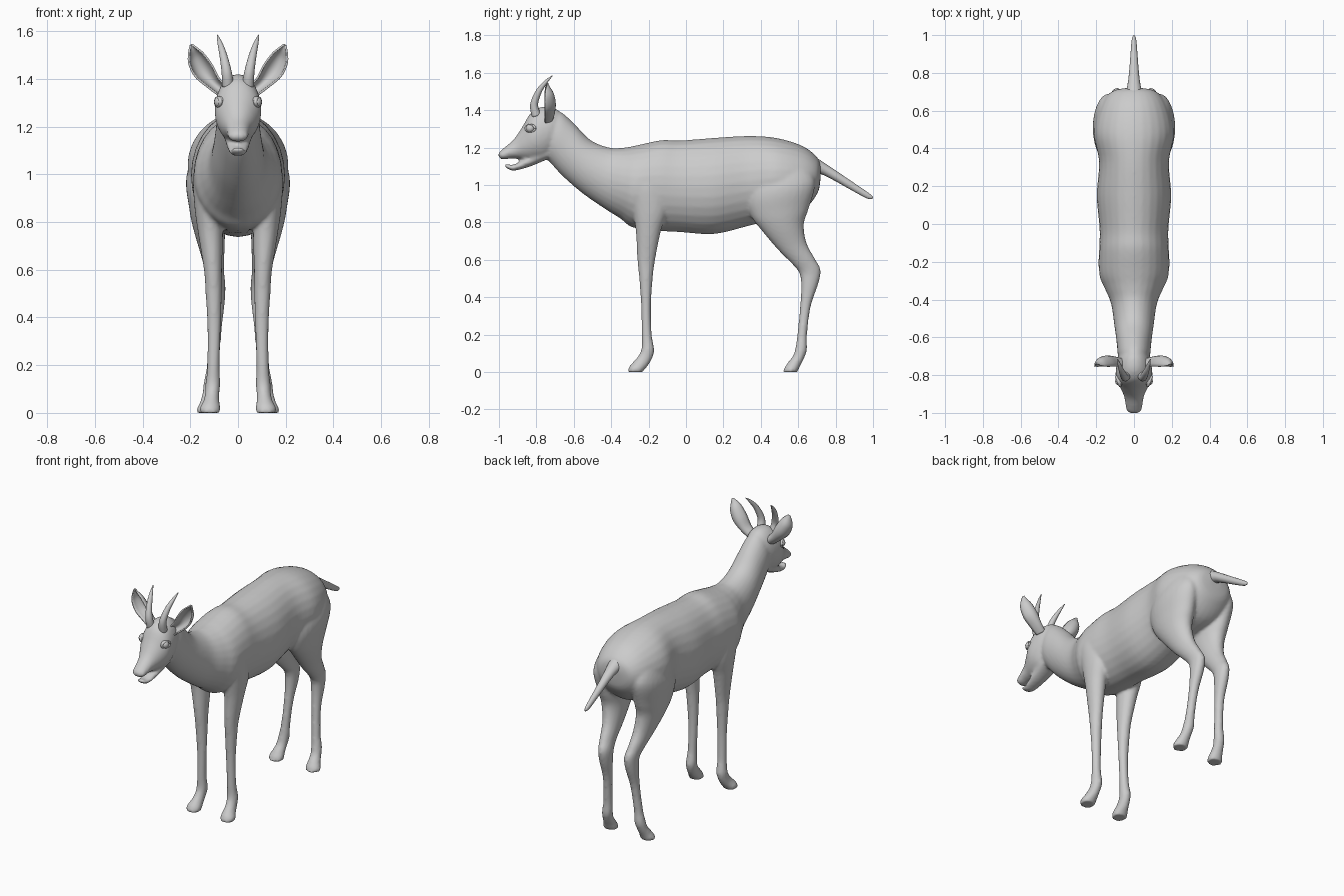
import bpy, bmesh, math
from mathutils import Vector, Matrix


def spline(rows, steps=5):
    """Catmull-Rom interpolation through rows of numbers."""
    out = []
    for i in range(len(rows) - 1):
        a, b, c, d = (rows[max(0, min(len(rows) - 1, i + k))] for k in (-1, 0, 1, 2))
        for s in range(steps):
            t = s / steps
            out.append([0.5 * (2 * q + (r - p) * t + (2 * p - 5 * q + 4 * r - u) * t * t
                               + (3 * q - p - 3 * r + u) * t ** 3) for p, q, r, u in zip(a, b, c, d)])
    return out + [list(rows[-1])]


def skin(bm, rings):
    """Bridge rings of points into a closed tube."""
    vr = [[bm.verts.new(p) for p in ring] for ring in rings]
    n = len(vr[0])
    fs = [bm.faces.new((a[i], a[(i + 1) % n], b[(i + 1) % n], b[i]))
          for a, b in zip(vr, vr[1:]) for i in range(n)]
    fs += [bm.faces.new(vr[0]), bm.faces.new(vr[-1])]
    bmesh.ops.recalc_face_normals(bm, faces=fs)


def loft(bm, rows, side=1, n=28):
    """Each row: first (y, z), opposite (y, z), half width, x centre of an elliptical ring."""
    rings = []
    for y1, z1, y2, z2, w, x in spline([tuple(r) + (0,) * (6 - len(r)) for r in rows]):
        ring = []
        for k in range(n):
            a = 2 * math.pi * k / n
            c, s = math.cos(a), math.sin(a)
            ring.append((side * x + w * s, (y1 + y2) / 2 + (y1 - y2) / 2 * c, (z1 + z2) / 2 + (z1 - z2) / 2 * c))
        rings.append(ring)
    skin(bm, rings)


def finish(name, bm, mirror=False):
    me = bpy.data.meshes.new(name)
    bm.to_mesh(me)
    bm.free()
    me.shade_smooth()
    ob = bpy.data.objects.new(name, me)
    bpy.context.collection.objects.link(ob)
    if mirror:
        ob.modifiers.new("mirror", 'MIRROR').use_mirror_merge = False
    return ob


# Torso and neck, rump to nape (top point, bottom point, half width)
torso = [(.722, 1.10, .718, 1.02, .04), (.70, 1.15, .70, .95, .12), (.62, 1.21, .62, .86, .18),
         (.48, 1.252, .48, .82, .212), (.33, 1.262, .33, .78, .185), (.15, 1.252, .15, .738, .197),
         (-.03, 1.238, -.03, .748, .182), (-.13, 1.24, -.18, .757, .185), (-.25, 1.215, -.29, .775, .183),
         (-.33, 1.20, -.35, .82, .155), (-.41, 1.20, -.43, .87, .122), (-.51, 1.24, -.55, .953, .105),
         (-.595, 1.325, -.66, 1.048, .092), (-.66, 1.385, -.735, 1.13, .085), (-.70, 1.40, -.78, 1.17, .07)]
# Skull and muzzle
skull = [(-.66, 1.37, -.68, 1.25, .04), (-.70, 1.41, -.715, 1.17, .08), (-.77, 1.418, -.755, 1.135, .095),
         (-.83, 1.385, -.80, 1.13, .096), (-.877, 1.308, -.84, 1.13, .077), (-.922, 1.243, -.88, 1.138, .056),
         (-.968, 1.203, -.93, 1.142, .046), (-.996, 1.178, -.965, 1.138, .042), (-1.006, 1.158, -.988, 1.136, .025)]
# Lower jaw
jaw = [(-.74, 1.20, -.74, 1.138, .06), (-.82, 1.17, -.83, 1.10, .052), (-.88, 1.13, -.90, 1.08, .042),
       (-.925, 1.108, -.93, 1.077, .034), (-.958, 1.113, -.956, 1.088, .027), (-.972, 1.117, -.968, 1.098, .016)]
# Legs (front point, back point, half width, x)
front_leg = [(-.27, 1.08, -.14, 1.08, .035, .12), (-.30, 1.0, -.12, 1.0, .055, .132), (-.285, .87, -.10, .87, .058, .125),
             (-.268, .75, -.135, .75, .052, .115), (-.26, .6, -.165, .6, .038, .105), (-.25, .5, -.178, .5, .034, .102),
             (-.24, .35, -.187, .35, .028, .10), (-.237, .2, -.183, .2, .026, .103), (-.237, .13, -.17, .12, .031, .105),
             (-.252, .09, -.18, .075, .03, .108), (-.277, .06, -.203, .035, .034, .112),
             (-.302, .03, -.225, .01, .044, .117), (-.313, .0, -.23, .0, .043, .118)]
hind_leg = [(.38, 1.12, .62, 1.14, .05, .125), (.33, .95, .69, 1.02, .085, .132), (.345, .84, .658, .88, .08, .125),
            (.41, .75, .63, .79, .067, .12), (.50, .645, .645, .69, .05, .107), (.565, .58, .69, .605, .04, .098),
            (.605, .53, .72, .545, .037, .09), (.615, .465, .707, .47, .035, .09), (.61, .35, .667, .35, .027, .095),
            (.595, .2, .647, .2, .026, .105), (.587, .14, .647, .12, .031, .112), (.574, .09, .632, .075, .031, .118),
            (.548, .055, .612, .035, .036, .123), (.528, .025, .60, .01, .045, .127), (.519, .0, .597, .0, .044, .128)]

# Body: all flesh parts fused into one smooth skin
bm = bmesh.new()
for part in (torso, skull, jaw):
    loft(bm, part)
for side in (-1, 1):
    loft(bm, front_leg, side)
    loft(bm, hind_leg, side)
body = finish("body", bm)
rm = body.modifiers.new("fuse", 'REMESH')
rm.mode, rm.voxel_size, rm.use_smooth_shade = 'VOXEL', .009, True
sm = body.modifiers.new("soften", 'SMOOTH')
sm.factor, sm.iterations = .5, 6

# Tail
bm = bmesh.new()
loft(bm, [(.66, 1.17, .64, 1.05, .06), (.73, 1.125, .712, 1.06, .038), (.80, 1.078, .785, 1.028, .027),
          (.90, 1.01, .885, .972, .019), (.98, .955, .968, .928, .012), (1.0, .937, .997, .926, .004)], n=16)
finish("tail", bm)

# Horns: tapered and swept back
bm = bmesh.new()
path = spline([(.042, -.80, 1.37, .025), (.048, -.812, 1.43, .021), (.062, -.787, 1.50, .016),
               (.076, -.75, 1.55, .010), (.087, -.715, 1.584, .002)])
rings = []
for i, p in enumerate(path):
    d = Vector(path[min(i + 1, len(path) - 1)][:3]) - Vector(path[max(i - 1, 0)][:3])
    u = d.cross(Vector((1, 0, 0))).normalized()
    v = d.cross(u).normalized()
    rings.append([Vector(p[:3]) + p[3] * (u * math.cos(k * math.pi / 8) + v * math.sin(k * math.pi / 8))
                  for k in range(16)])
skin(bm, rings)
finish("horns", bm, True)

# Ears: cupped leaves opening forward (x, y, z, half width, cup depth)
bm = bmesh.new()
rows = []
for x, y, z, w, cup in spline([(.065, -.715, 1.35, .026, .04), (.105, -.705, 1.385, .030, .05),
                               (.145, -.70, 1.435, .042, .055), (.175, -.71, 1.485, .036, .045),
                               (.190, -.73, 1.52, .018, .02), (.196, -.74, 1.542, .003, .002)]):
    across = Vector((.82, 0, -.57))
    rows.append([bm.verts.new(Vector((x, y, z)) + across * w * math.sin(k * math.pi / 10)
                              - Vector((0, cup * (1 - math.cos(k * math.pi / 10)), 0))) for k in range(-5, 6)])
for a, b in zip(rows, rows[1:]):
    for i in range(10):
        bm.faces.new((a[i], a[i + 1], b[i + 1], b[i]))
bmesh.ops.recalc_face_normals(bm, faces=bm.faces)
ears = finish("ears", bm, True)
so = ears.modifiers.new("thickness", 'SOLIDIFY')
so.thickness, so.offset = .008, 0

# Eyes
bm = bmesh.new()
bmesh.ops.create_uvsphere(bm, u_segments=20, v_segments=12, radius=.024,
                          matrix=Matrix.Translation((.076, -.832, 1.303)))
finish("eyes", bm, True)

# Eyelids: almond rims around the eyes
bm = bmesh.new()
tilt = Matrix.Rotation(math.radians(-22), 3, 'Z')
rings = []
for i in range(25):
    a = 2 * math.pi * i / 24
    out = Vector((0, math.cos(a), .7 * math.sin(a)))
    rings.append([Vector((.083, -.832, 1.303)) + tilt @ (out * (.027 + .007 * math.cos(k * math.pi / 4))
                  + Vector((.008 * math.sin(k * math.pi / 4), 0, 0))) for k in range(8)])
skin(bm, rings)
finish("eyelids", bm, True)
